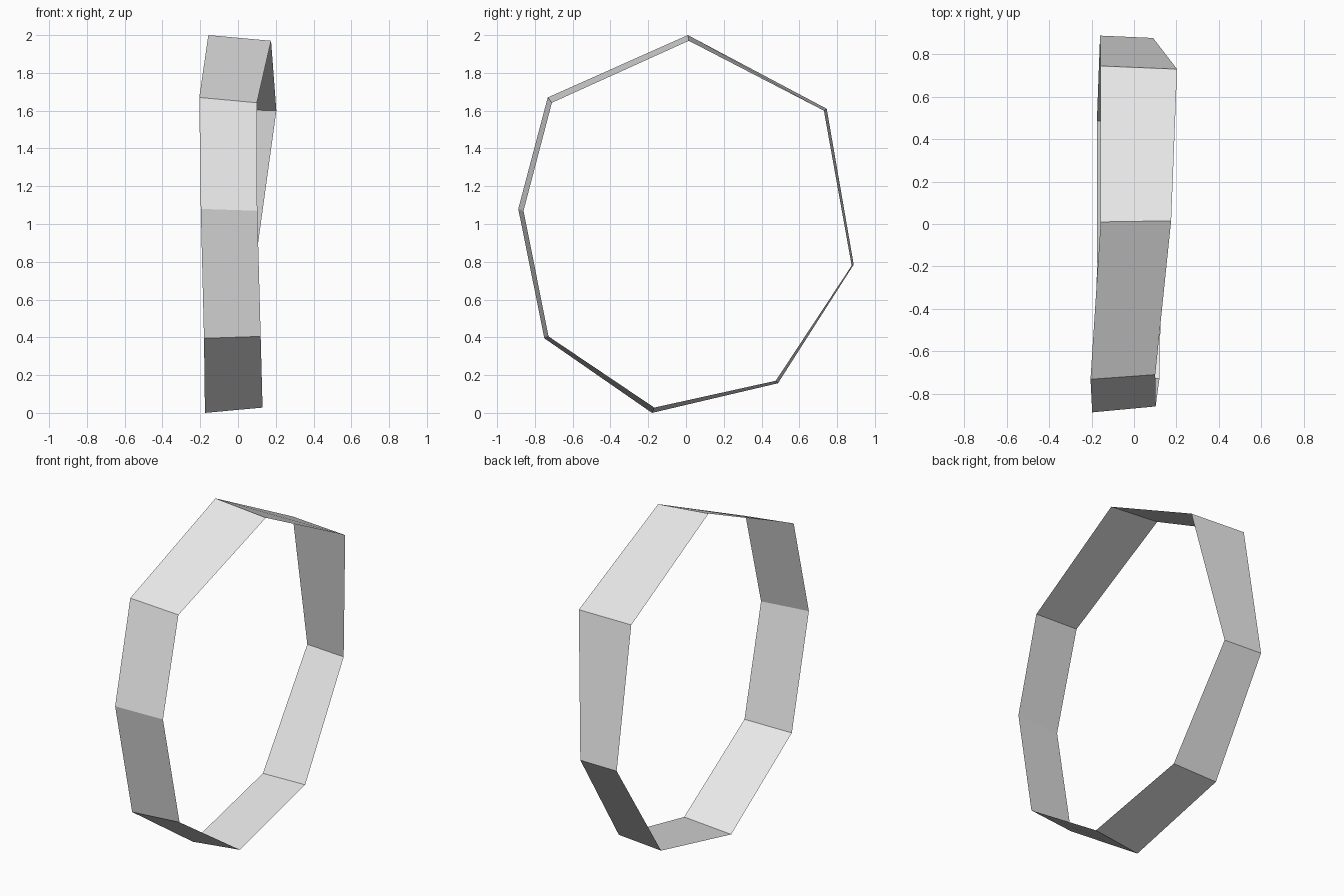
import bpy
import bmesh

cube = bpy.data.objects.get("Cube")
if cube:
    bpy.data.objects.remove(cube, do_unlink=True)

# Plain grey material
grey = bpy.data.materials.new("light grey")
grey.use_nodes = True
colour = (0.8, 0.8, 0.8, 1)
grey.diffuse_color = colour
grey.node_tree.nodes["Principled BSDF"].inputs["Base Color"].default_value = colour

# Cross bars of the band: one (x, y, z) on each rim, going round from the top
bars = [
    ((-0.157, 0.01, 2.0), (0.175, 0.015, 1.97)),
    ((-0.157, 0.745, 1.61), (0.203, 0.73, 1.6)),
    ((-0.16, 0.888, 0.785), (0.09, 0.877, 0.78)),
    ((-0.175, 0.487, 0.157), (0.115, 0.475, 0.17)),
    ((-0.175, -0.18, 0.0), (0.13, -0.168, 0.028)),
    ((-0.18, -0.75, 0.395), (0.12, -0.728, 0.405)),
    ((-0.197, -0.888, 1.08), (0.102, -0.86, 1.07)),
    ((-0.205, -0.732, 1.67), (0.1, -0.71, 1.642)),
]

# Open band of flat panels, one sheet thick, facing outward
bm = bmesh.new()
rims = [[bm.verts.new(p) for p in bar] for bar in bars]
for i, (left, right) in enumerate(rims):
    next_left, next_right = rims[(i + 1) % len(rims)]
    bm.faces.new((left, next_left, next_right, right))

mesh = bpy.data.meshes.new("faceted_band")
bm.to_mesh(mesh)
bm.free()
mesh.materials.append(grey)
band = bpy.data.objects.new("faceted_band", mesh)
bpy.context.collection.objects.link(band)
